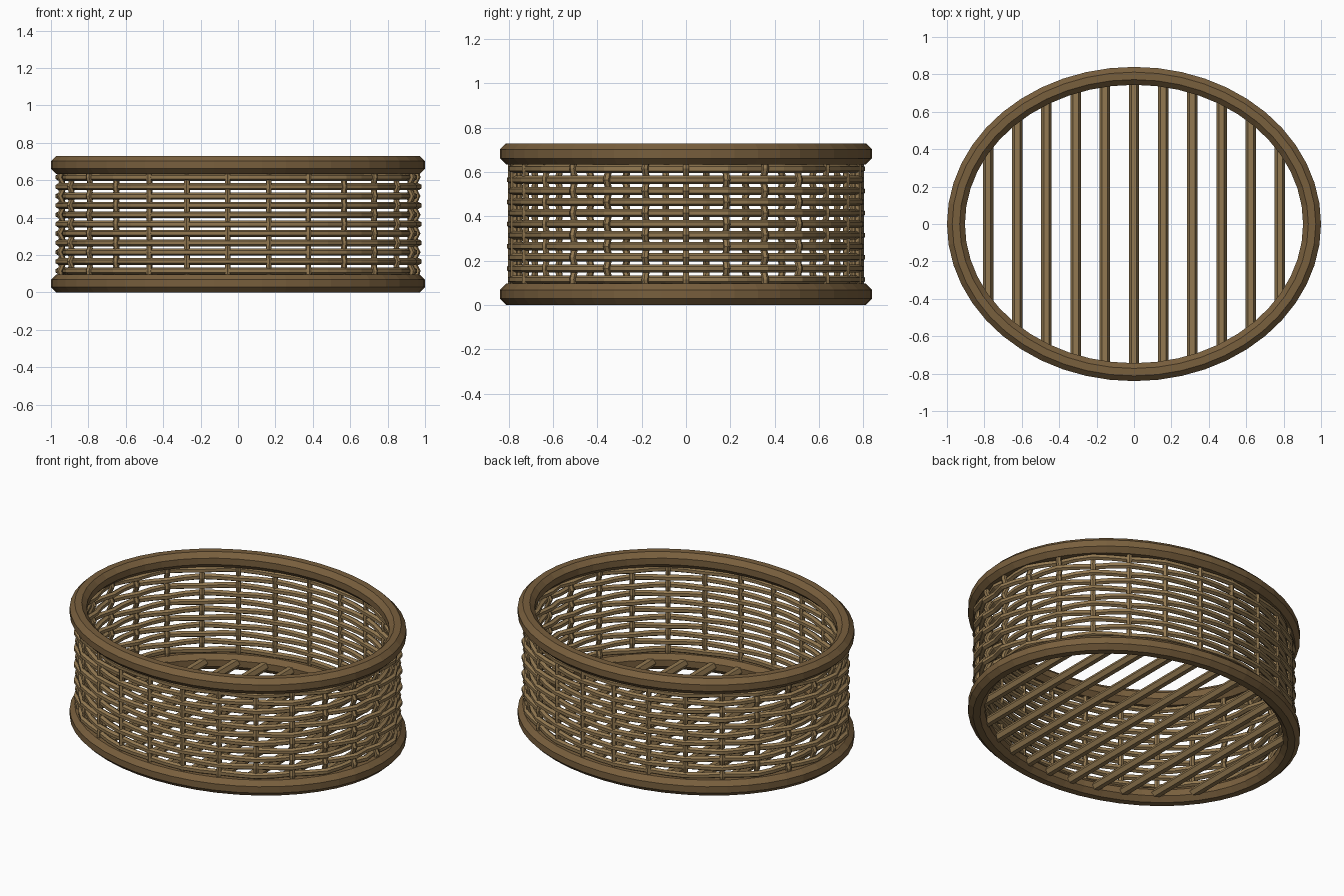
import bpy, bmesh, math
from mathutils import Vector
from math import cos, sin, pi

if "Cube" in bpy.data.objects:
    bpy.data.objects.remove(bpy.data.objects["Cube"])

RX, RY = 0.952, 0.792      # centre-line ellipse of the wall
STAKES = 27
ROWS = 11


def material(name, rgb):
    m = bpy.data.materials.new(name)
    m.diffuse_color = (*rgb, 1)
    m.use_nodes = True
    m.node_tree.nodes["Principled BSDF"].inputs["Base Color"].default_value = m.diffuse_color
    return m


RIM = material("rim_brown", (0.19, 0.115, 0.047))
CANE = material("cane_tan", (0.29, 0.19, 0.082))


def normal(a):
    return Vector((cos(a) / RX, sin(a) / RY, 0)).normalized()


def on_wall(a, z, off=0.0):
    return Vector((RX * cos(a), RY * sin(a), z)) + normal(a) * off


def tube(bm, points, frames, r, sides, closed, turn=0.0):
    """Sweep a regular polygon of circumradius r along points."""
    rings = []
    for p, (u, v) in zip(points, frames):
        rings.append([bm.verts.new(p + r * (u * cos(turn + 2 * pi * k / sides)
                                            + v * sin(turn + 2 * pi * k / sides)))
                      for k in range(sides)])
    n = len(rings)
    for i in range(n if closed else n - 1):
        a, b = rings[i], rings[(i + 1) % n]
        for k in range(sides):
            j = (k + 1) % sides
            bm.faces.new((a[k], a[j], b[j], b[k]))
    if not closed:
        bm.faces.new(rings[0][::-1])
        bm.faces.new(rings[-1])


def finish(bm, name, mat):
    bmesh.ops.recalc_face_normals(bm, faces=bm.faces)
    me = bpy.data.meshes.new(name)
    bm.to_mesh(me)
    bm.free()
    me.materials.append(mat)
    bpy.context.collection.objects.link(bpy.data.objects.new(name, me))


UP = Vector((0, 0, 1))

# Top and bottom rims: octagonal section swept round the ellipse
for name, z in (("bottom_rim", 0.048), ("top_rim", 0.682)):
    bm = bmesh.new()
    angs = [2 * pi * i / 48 for i in range(48)]
    tube(bm, [on_wall(a, z) for a in angs], [(normal(a), UP) for a in angs],
         0.048 / cos(pi / 8), 8, True, pi / 8)
    finish(bm, name, RIM)

# Horizontal woven strands, swinging in and out most at the narrow ends
bm = bmesh.new()
for row in range(ROWS):
    z = 0.115 + 0.05 * row
    n = STAKES * 2
    pts, frames = [], []
    for i in range(n):
        a = 2 * pi * i / n
        side = 0 if i % 2 else (1 if (i // 2 + row) % 2 else -1)
        pts.append(on_wall(a, z, side * (0.005 + 0.013 * cos(a) ** 2) - 0.004))
        frames.append((normal(a), UP))
    tube(bm, pts, frames, 0.0185, 6, True, pi / 6)
finish(bm, "woven_strands", CANE)

# Upright stakes, bending between the strands
bm = bmesh.new()
for s in range(STAKES):
    a = 2 * pi * s / STAKES
    nrm = normal(a)
    tan = UP.cross(nrm)
    pts = []
    for row in range(-1, ROWS + 1):
        side = 0 if row in (-1, ROWS) else (-1 if (s + row) % 2 else 1)
        pts.append(on_wall(a, 0.115 + 0.05 * row, side * 0.012 * cos(a) ** 2 - 0.004))
    tube(bm, pts, [(nrm, tan)] * len(pts), 0.016, 6, False)
finish(bm, "upright_stakes", CANE)

# Base slats running front to back inside the bottom rim
bm = bmesh.new()
for i in range(-5, 6):
    x = 0.156 * i
    y = RY * math.sqrt(1 - (x / RX) ** 2)
    tube(bm, [Vector((x, -y, 0.048)), Vector((x, y, 0.048))],
         [(Vector((1, 0, 0)), UP)] * 2, 0.028, 6, False)
finish(bm, "base_slats", CANE)
